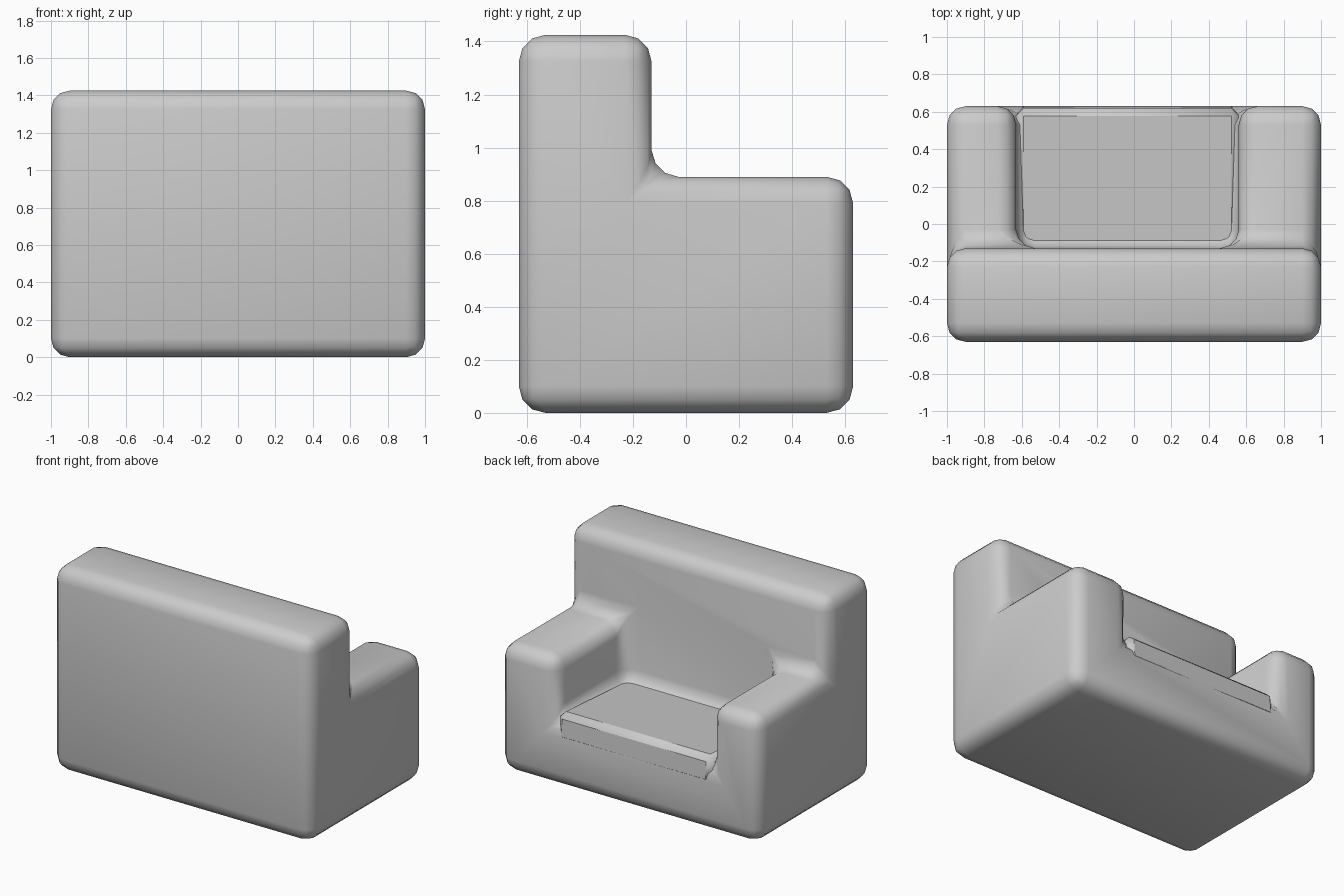
import bpy, bmesh, math
from itertools import product

if "Cube" in bpy.data.objects:
    bpy.data.objects.remove(bpy.data.objects["Cube"])


def finish(name, bm, width, segments):
    """Turn a bmesh into a bevelled, smooth-shaded object."""
    bmesh.ops.recalc_face_normals(bm, faces=bm.faces[:])
    mesh = bpy.data.meshes.new(name)
    bm.to_mesh(mesh)
    bm.free()
    ob = bpy.data.objects.new(name, mesh)
    bpy.context.collection.objects.link(ob)
    mod = ob.modifiers.new("rounding", 'BEVEL')
    mod.width = width
    mod.segments = segments
    mod.limit_method = 'ANGLE'
    bpy.ops.object.select_all(action='DESELECT')
    ob.select_set(True)
    bpy.context.view_layer.objects.active = ob
    bpy.ops.object.modifier_apply(modifier=mod.name)
    bpy.ops.object.shade_smooth_by_angle(angle=math.radians(40))
    return ob


# Frame: backrest, two arms and seat base as one solid made of grid cells
cuts = ([-1, -0.63, 0.56, 1], [-0.63, -0.13, 0.63], [0, 0.45, 0.89, 1.425])


def filled(i, j, k):
    if not (0 <= i < 3 and 0 <= j < 2 and 0 <= k < 3):
        return False
    return j == 0 or k == 0 or (k == 1 and i != 1)


bm = bmesh.new()
verts = {}


def vert(key):
    if key not in verts:
        verts[key] = bm.verts.new([cuts[a][key[a]] for a in range(3)])
    return verts[key]


for cell in product(range(3), range(2), range(3)):
    if not filled(*cell):
        continue
    for axis, side in product(range(3), (0, 1)):
        neighbour = list(cell)
        neighbour[axis] += 2 * side - 1
        if filled(*neighbour):
            continue
        u, v = [a for a in range(3) if a != axis]
        loop = []
        for du, dv in ((0, 0), (1, 0), (1, 1), (0, 1)):
            key = list(cell)
            key[axis] += side
            key[u] += du
            key[v] += dv
            loop.append(vert(tuple(key)))
        bm.faces.new(loop)
bmesh.ops.recalc_face_normals(bm, faces=bm.faces[:])
bmesh.ops.dissolve_limit(bm, angle_limit=0.02, verts=bm.verts[:], edges=bm.edges[:])
finish("armchair_frame", bm, 0.1, 3)

# Seat cushion, leaning slightly back
bm = bmesh.new()
bmesh.ops.create_cube(bm, size=1)
bmesh.ops.scale(bm, vec=(1.19, 0.77, 0.2), verts=bm.verts[:])
cushion = finish("seat_cushion", bm, 0.04, 1)
cushion.location = (-0.035, 0.24, 0.395)
cushion.rotation_euler.x = math.radians(4)
